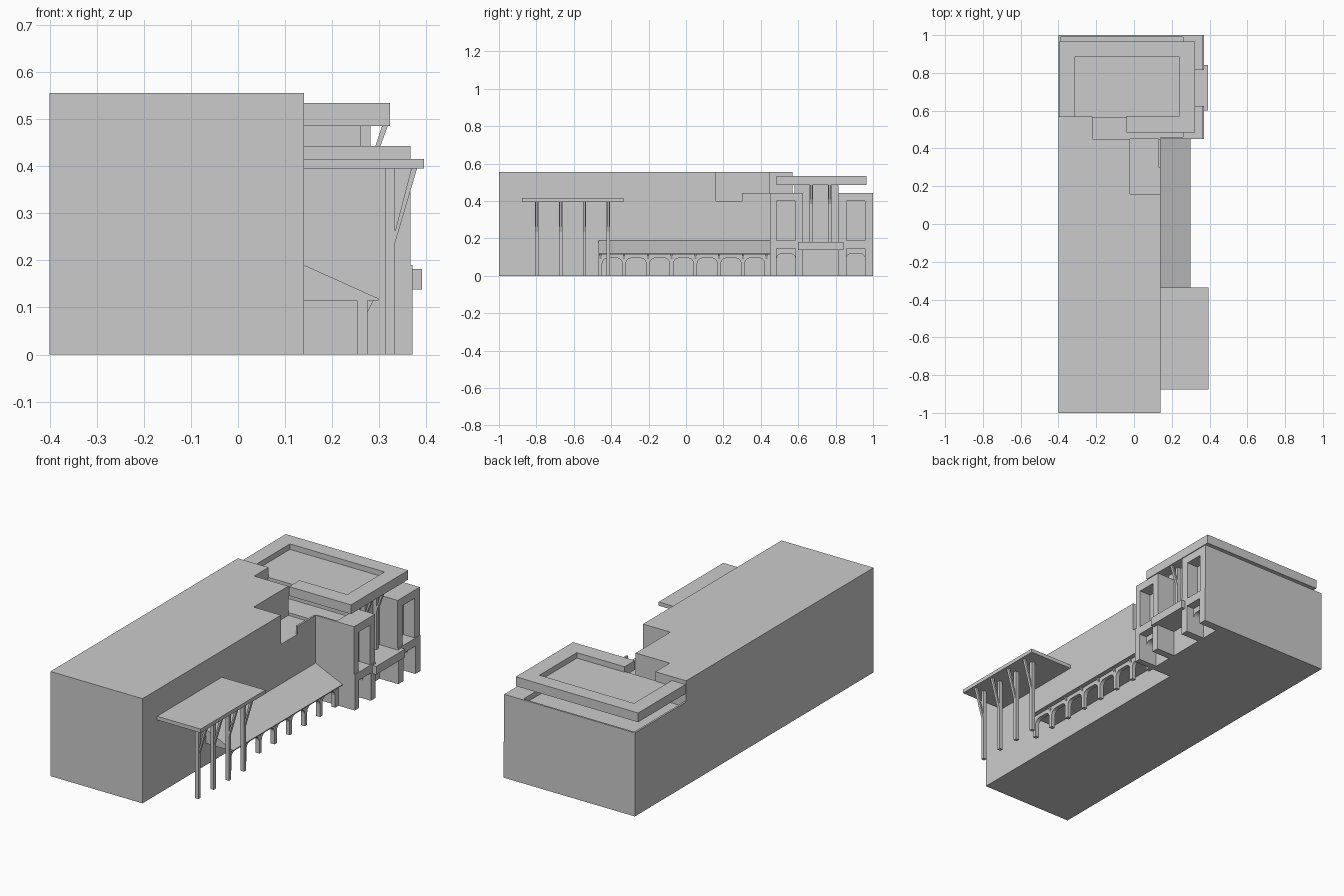
import bpy, bmesh, math

if "Cube" in bpy.data.objects:
    bpy.data.objects.remove(bpy.data.objects["Cube"])


def prism(name, pts, axis, a, b):
    """Extrude a 2D outline along an axis from a to b."""
    place = {'x': lambda u, v, w: (w, u, v),
             'y': lambda u, v, w: (u, w, v),
             'z': lambda u, v, w: (u, v, w)}[axis]
    bm = bmesh.new()
    lo = [bm.verts.new(place(u, v, a)) for u, v in pts]
    hi = [bm.verts.new(place(u, v, b)) for u, v in pts]
    bm.faces.new(lo)
    bm.faces.new(hi)
    n = len(pts)
    for i in range(n):
        j = (i + 1) % n
        bm.faces.new((lo[i], lo[j], hi[j], hi[i]))
    bmesh.ops.recalc_face_normals(bm, faces=bm.faces)
    me = bpy.data.meshes.new(name)
    bm.to_mesh(me)
    bm.free()
    ob = bpy.data.objects.new(name, me)
    bpy.context.collection.objects.link(ob)
    return ob


def box(name, x0, x1, y0, y1, z0, z1):
    return prism(name, [(x0, y0), (x1, y0), (x1, y1), (x0, y1)], 'z', z0, z1)


def arch(y0, y1, h, r, steps=5):
    """Opening outline from the ground up, with rounded top corners."""
    pts = [(y0, 0)]
    for cy, start in ((y0 + r, math.pi), (y1 - r, math.pi / 2)):
        for i in range(steps + 1):
            t = start - i / steps * math.pi / 2
            pts.append((cy + r * math.cos(t), h - r + r * math.sin(t)))
    return pts + [(y1, 0)]


def arcade(name, y0, y1, top, openings, h, r, xa, xb):
    """Wall pierced by arched openings that reach the ground."""
    pts = [(y0, 0)]
    for a, b in openings:
        pts += arch(a, b, h, r)
    prism(name, pts + [(y1, 0), (y1, top), (y0, top)], 'x', xa, xb)


# Main long block with stepped corner
prism("main_block", [(-.4, -1), (.14, -1), (.14, .16), (-.02, .16), (-.02, .45),
                     (-.22, .45), (-.22, .57), (-.4, .57)], 'z', 0, .555)

# Low terrace in the corner notch, with parapet
box("terrace", -.02, .14, .16, .45, 0, .40)
box("terrace_parapet", .13, .14, .30, .45, .40, .443)

# Tower body and thin roof parapets
prism("tower_body", [(-.4, .57), (-.22, .57), (-.22, .45), (.26, .45),
                     (.26, 1), (-.4, 1)], 'z', 0, .415)
box("parapet_back", -.4, .26, .99, 1, .415, .443)
box("parapet_left", -.4, -.39, .57, .99, .415, .443)
box("parapet_front", .14, .26, .45, .46, .415, .443)

# Upper core carrying the roof slab
box("roof_core", -.3, .26, .58, .815, .415, .485)

# Roof slab with sunken top
prism("roof_slab", [(-.395, .565), (-.04, .565), (-.04, .485), (.323, .485),
                    (.323, .965), (-.395, .965)], 'z', .485, .505)
box("roof_rim_back", -.395, .323, .885, .965, .505, .534)
box("roof_rim_left", -.395, -.315, .565, .885, .505, .534)
box("roof_rim_right", .24, .323, .485, .885, .505, .534)
box("roof_rim_front", -.04, .24, .485, .572, .505, .534)

# Two facade bays, each with a window above and an opening below
for side, y0, y1, w0, w1 in (("left", .45, .625, .485, .585),
                             ("right", .815, 1, .857, .957)):
    arcade(side + "_bay_inner_arch", y0, y1, .19, [(w0, w1)], .118, .025, .26, .325)
    prism(side + "_bay_base", [(y0, 0), (w0, 0), (w0, .147), (w1, .147), (w1, 0),
                               (y1, 0), (y1, .19), (y0, .19)], 'x', .325, .37)
    box(side + "_bay_pier_a", .26, .366, y0, w0, .19, .443)
    box(side + "_bay_pier_b", .26, .366, w1, y1, .19, .443)
    box(side + "_bay_lintel", .26, .366, w0, w1, .40, .443)
    box(side + "_bay_window", .26, .30, w0, w1, .19, .40)

# Balcony between the bays
box("balcony", .26, .37, .625, .815, .14, .18)
box("balcony_front", .37, .391, .60, .842, .138, .182)

# Columns and braces beneath the roof slab
for y in (.67, .768):
    box("balcony_column", .26, .281, y - .009, y + .009, .18, .485)
    prism("balcony_brace", [(.281, .385), (.318, .485), (.306, .485), (.281, .41)],
          'y', y - .007, y + .007)

# Entrance canopy on braced columns
box("canopy", .14, .395, -.877, -.335, .395, .415)
for i in range(4):
    y = -.797 + i * .127
    box("canopy_column", .313, .333, y - .009, y + .009, 0, .395)
    prism("canopy_brace", [(.333, .235), (.38, .395), (.368, .395), (.333, .26)],
          'y', y - .007, y + .007)

# Covered walkway: arched wall, lean-to roof and brackets
pitch = .127
piers = [-.458 + i * pitch for i in range(8)]
arcade("walkway_arches", -.468, .45, .117,
       [(p + .010, p + pitch - .010) for p in piers[:-1]], .095, .03, .253, .275)
prism("walkway_roof", [(.14, .115), (.298, .115), (.298, .119), (.14, .19)],
      'y', -.468, .45)
for p in piers:
    prism("walkway_bracket", [(.275, .09), (.288, .115), (.275, .115)],
          'y', p - .005, p + .005)
